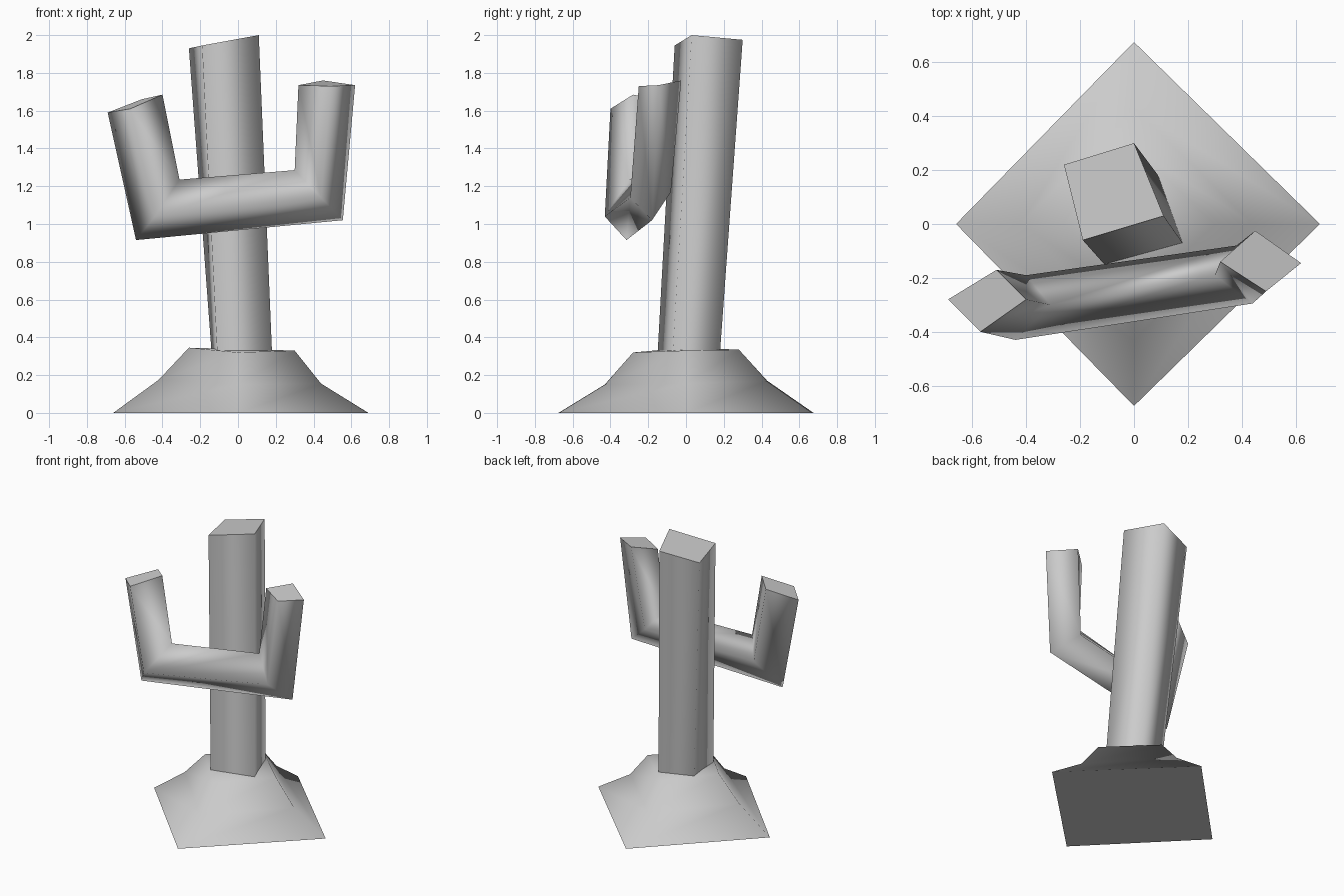
import bpy
import bmesh

# Remove the default object only
default_cube = bpy.data.objects.get("Cube")
if default_cube:
    bpy.data.objects.remove(default_cube, do_unlink=True)

# One plain material for every part
grey = bpy.data.materials.new("plain grey")
grey.use_nodes = True
colour = (0.6, 0.6, 0.6, 1.0)
grey.diffuse_color = colour
grey.node_tree.nodes["Principled BSDF"].inputs["Base Color"].default_value = colour


def loft(name, rings, smooth_end=False):
    """Skin matching four-sided rings, with smooth sides and crisp flat ends."""
    bm = bmesh.new()
    loops = [[bm.verts.new(point) for point in ring] for ring in rings]
    count = len(rings[0])
    for lower, upper in zip(loops, loops[1:]):
        for i in range(count):
            j = (i + 1) % count
            bm.faces.new((lower[i], lower[j], upper[j], upper[i])).smooth = True
    start = bm.faces.new(loops[0][::-1])
    end = bm.faces.new(loops[-1])
    end.smooth = smooth_end
    for cap in (start, end):
        if not cap.smooth:
            for edge in cap.edges:
                edge.smooth = False
    bmesh.ops.recalc_face_normals(bm, faces=bm.faces)
    mesh = bpy.data.meshes.new(name)
    bm.to_mesh(mesh)
    bm.free()
    mesh.materials.append(grey)
    part = bpy.data.objects.new(name, mesh)
    bpy.context.collection.objects.link(part)
    return part


def diamond(right, back, left, front):
    """Ring with its corners on the axes; each corner is (reach, height)."""
    return [(right[0], 0, right[1]), (0, back[0], back[1]),
            (-left[0], 0, left[1]), (0, -front[0], front[1])]


# Mound of earth: wide foot, shoulder and narrow crown
foot = diamond((0.69, 0), (0.675, 0), (0.66, 0), (0.675, 0))
shoulder = diamond((0.44, 0.155), (0.43, 0.17), (0.42, 0.175), (0.43, 0.15))
crown = diamond((0.30, 0.33), (0.28, 0.335), (0.26, 0.345), (0.28, 0.32))
loft("mound", [foot, shoulder, crown], smooth_end=True)

# Leaning square trunk with a slanted top
trunk_base = [(0.18, -0.07, 0.32), (0.09, 0.18, 0.32),
              (-0.14, 0.11, 0.32), (-0.11, -0.15, 0.32)]
trunk_top = [(0.11, 0.03, 2.0), (0, 0.30, 1.975),
             (-0.26, 0.22, 1.93), (-0.19, -0.06, 1.945)]
loft("trunk", [trunk_base, trunk_top])

# Bent arms in one U shape; corners run outer, front, inner, back
right_tip = [(-0.69, -0.28, 1.59), (-0.57, -0.40, 1.61),
             (-0.40, -0.28, 1.685), (-0.51, -0.17, 1.66)]
right_elbow = [(-0.54, -0.315, 0.915), (-0.44, -0.43, 1.04),
               (-0.31, -0.30, 1.235), (-0.40, -0.19, 1.11)]
left_elbow = [(0.555, -0.18, 1.02), (0.44, -0.295, 1.14),
              (0.30, -0.19, 1.285), (0.38, -0.08, 1.17)]
left_tip = [(0.62, -0.145, 1.735), (0.49, -0.25, 1.73),
            (0.32, -0.14, 1.735), (0.45, -0.025, 1.76)]
loft("arms", [right_tip, right_elbow, left_elbow, left_tip])
